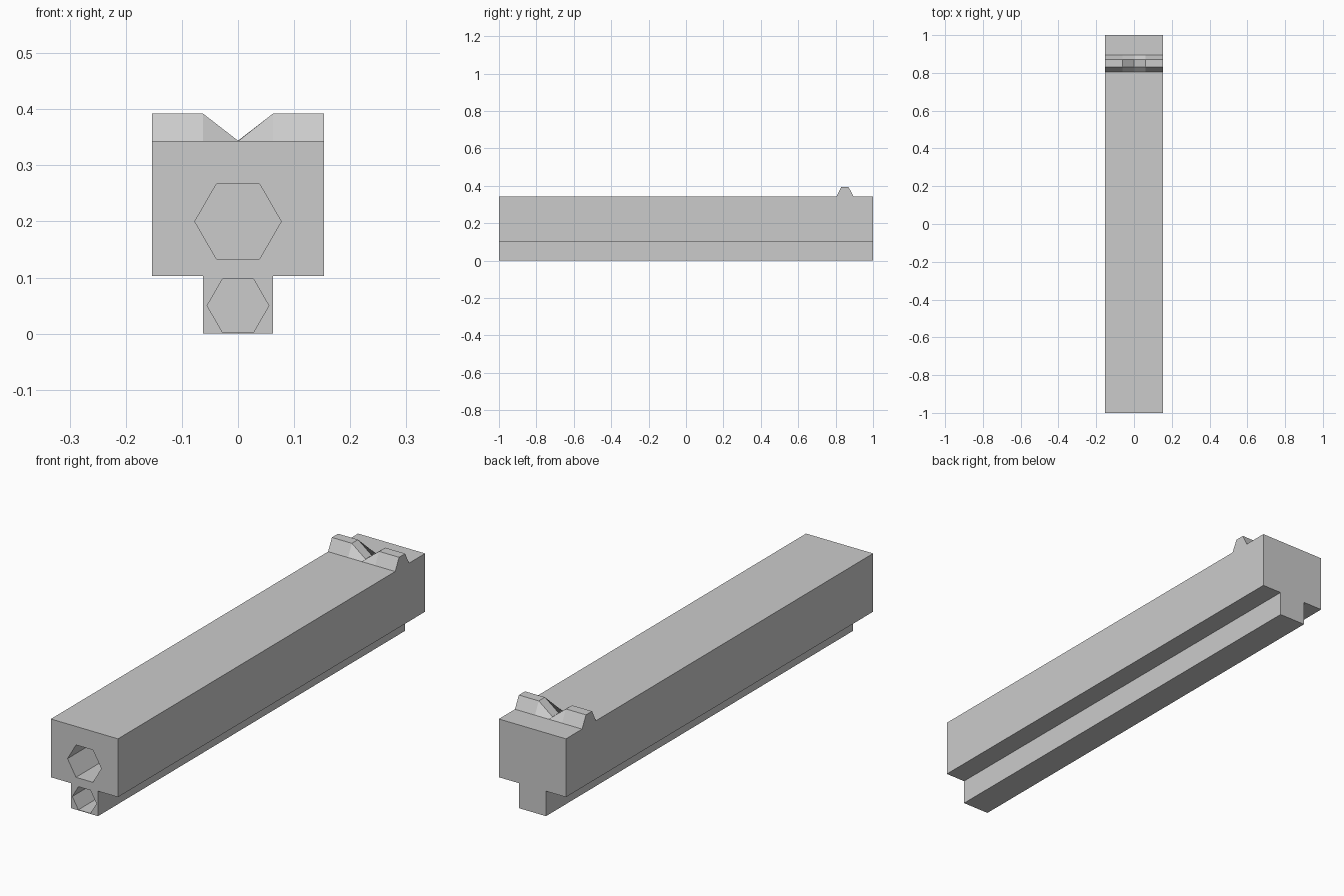
import bpy, bmesh
from math import cos, sin, radians

if "Cube" in bpy.data.objects:
    bpy.data.objects.remove(bpy.data.objects["Cube"])


def make_object(name, verts, faces):
    mesh = bpy.data.meshes.new(name)
    mesh.from_pydata(verts, [], faces)
    bm = bmesh.new()
    bm.from_mesh(mesh)
    bmesh.ops.recalc_face_normals(bm, faces=bm.faces)
    bm.to_mesh(mesh)
    bm.free()
    obj = bpy.data.objects.new(name, mesh)
    bpy.context.collection.objects.link(obj)
    return obj


def extrude_y(name, profile, y0, y1):
    """Closed prism from an (x, z) profile."""
    n = len(profile)
    verts = [(x, y, z) for y in (y0, y1) for x, z in profile]
    faces = [tuple(range(n)), tuple(range(n, 2 * n))]
    faces += [(i, (i + 1) % n, n + (i + 1) % n, n + i) for i in range(n)]
    return make_object(name, verts, faces)


W, RAIL, STEP, TOP, RIDGE = 0.153, 0.062, 0.103, 0.343, 0.392

# T-shaped main bar
half = [(RAIL, 0), (RAIL, STEP), (W, STEP), (W, TOP)]
body = extrude_y("main_bar", half + [(-x, z) for x, z in reversed(half)], -1, 1)

# Hexagonal blind holes in the front end
for name, z, r in (("upper_bore", 0.2, 0.077), ("lower_bore", 0.05, 0.055)):
    hexagon = [(r * cos(radians(60 * i)), z + r * sin(radians(60 * i))) for i in range(6)]
    cutter = extrude_y(name + "_cutter", hexagon, -1.1, -0.5)
    cutter.hide_render = True
    cutter.hide_viewport = True
    mod = body.modifiers.new(name, 'BOOLEAN')
    mod.operation = 'DIFFERENCE'
    mod.solver = 'EXACT'
    mod.object = cutter

# Notched ridge across the top: sloped strip whose middle dips to the bar
stations = [(-W, RIDGE), (-RAIL, RIDGE), (0, TOP + 0.001), (RAIL, RIDGE), (W, RIDGE)]
verts, faces = [], []
for x, z in stations:
    verts += [(x, 0.805, TOP), (x, 0.83, z), (x, 0.87, z), (x, 0.895, TOP)]
for s in range(len(stations) - 1):
    a, b = 4 * s, 4 * s + 4
    faces += [(a + k, a + (k + 1) % 4, b + (k + 1) % 4, b + k) for k in range(4)]
faces += [(0, 1, 2, 3), (16, 17, 18, 19)]
make_object("notched_ridge", verts, faces)
